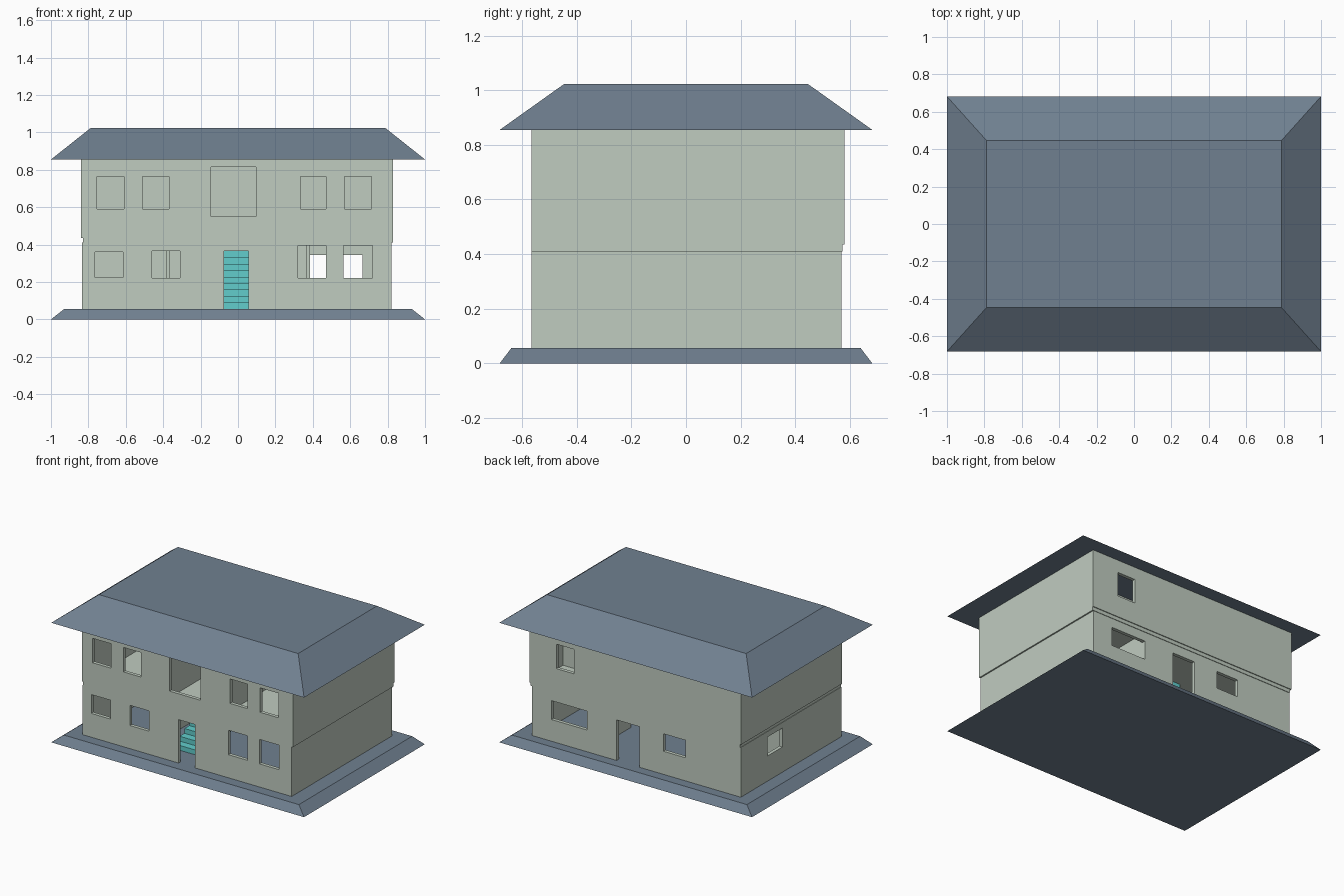
import bpy, bmesh
from mathutils import Vector

if "Cube" in bpy.data.objects:
    bpy.data.objects.remove(bpy.data.objects["Cube"])


def material(name, rgb):
    def lin(c):
        c /= 255
        return c / 12.92 if c <= 0.04045 else ((c + 0.055) / 1.055) ** 2.4
    m = bpy.data.materials.new(name)
    m.diffuse_color = [lin(c) for c in rgb] + [1]
    m.use_nodes = True
    m.node_tree.nodes["Principled BSDF"].inputs["Base Color"].default_value = m.diffuse_color
    return m


SLATE = material("slate_blue", (112, 128, 144))
WALL = material("pale_sage", (192, 204, 192))
TEAL = material("turquoise", (98, 205, 204))


def finish(name, bm, mat):
    bmesh.ops.recalc_face_normals(bm, faces=bm.faces)
    mesh = bpy.data.meshes.new(name)
    bm.to_mesh(mesh)
    bm.free()
    mesh.materials.append(mat)
    ob = bpy.data.objects.new(name, mesh)
    bpy.context.collection.objects.link(ob)
    return ob


def frustum(name, z0, z1, bottom, top, mat):
    bm = bmesh.new()
    bmesh.ops.create_cube(bm, size=2)
    for v in bm.verts:
        x, y = top if v.co.z > 0 else bottom
        v.co = (v.co.x * x, v.co.y * y, z1 if v.co.z > 0 else z0)
    return finish(name, bm, mat)


def panel(name, axis, pos, thick, u, v, holes=(), mat=WALL):
    """Flat slab at pos along axis, with rectangular holes (u0, u1, v0, v1)."""
    us = sorted({*u, *(c for h in holes for c in h[:2])})
    vs = sorted({*v, *(c for h in holes for c in h[2:])})
    bm = bmesh.new()

    def vert(a, b):
        co = [a, b]
        co.insert(axis, pos)
        return bm.verts.new(co)

    grid = [[vert(a, b) for b in vs] for a in us]
    for i in range(len(us) - 1):
        for j in range(len(vs) - 1):
            a, b = (us[i] + us[i + 1]) / 2, (vs[j] + vs[j + 1]) / 2
            if not any(h[0] < a < h[1] and h[2] < b < h[3] for h in holes):
                bm.faces.new((grid[i][j], grid[i + 1][j],
                              grid[i + 1][j + 1], grid[i][j + 1]))
    bmesh.ops.delete(bm, geom=[p for p in bm.verts if not p.link_faces], context='VERTS')
    ext = bmesh.ops.extrude_face_region(bm, geom=bm.faces[:], use_keep_orig=True)
    shift = Vector((0, 0, 0))
    shift[axis] = thick
    bmesh.ops.translate(bm, vec=shift,
                        verts=[g for g in ext["geom"] if isinstance(g, bmesh.types.BMVert)])
    return finish(name, bm, mat)


def storey(label, x, y, z, front, back, left):
    """Four outer walls with their openings."""
    t = 0.025
    panel(label + "_front_wall", 1, y[0], t, x, z, front)
    panel(label + "_back_wall", 1, y[1], -t, x, z, back)
    inner = (y[0] + t, y[1] - t)
    panel(label + "_left_wall", 0, x[0], t, inner, z, left)
    panel(label + "_right_wall", 0, x[1], -t, inner, z)


# Sloped plinth and hipped, flat-topped roof
frustum("plinth", 0, 0.055, (1, 0.682), (0.93, 0.64), SLATE)
frustum("roof", 0.855, 1.023, (1, 0.682), (0.788, 0.446), SLATE)

# Outer walls of both storeys
LOW, HIGH = (0.055, 0.41), (0.435, 0.855)
storey("lower", (-0.833, 0.82), (-0.565, 0.57), LOW,
       front=[(-0.765, -0.615, 0.225, 0.36), (-0.46, -0.31, 0.22, 0.365),
              (-0.075, 0.055, 0.055, 0.365), (0.32, 0.47, 0.22, 0.395),
              (0.565, 0.72, 0.22, 0.395)],
       back=[(0.385, 0.665, 0.21, 0.345), (-0.03, 0.15, 0.055, 0.345),
             (-0.395, -0.22, 0.22, 0.345)],
       left=[(0.10, 0.27, 0.235, 0.37)])
storey("upper", (-0.84, 0.83), (-0.565, 0.58), HIGH,
       front=[(-0.755, -0.61, 0.59, 0.765), (-0.51, -0.37, 0.59, 0.765),
              (-0.145, 0.097, 0.55, 0.815), (0.333, 0.47, 0.59, 0.765),
              (0.57, 0.715, 0.59, 0.765)],
       back=[(0.48, 0.62, 0.59, 0.765)],
       left=[])

# Floor between storeys with the stairwell opening
STAIR_X = (-0.22, 0.06)
panel("middle_floor", 2, 0.41, 0.025, (-0.83, 0.83), (-0.565, 0.574),
      [(*STAIR_X, -0.08, 0.2)])

# Inner partition walls: axis, position, extent, storey heights
for name, axis, pos, extent, z in (
        ("lower_hall_partition", 1, 0.05, (-0.808, -0.24), LOW),
        ("lower_side_partition", 0, -0.385, (-0.25, 0.05), LOW),
        ("lower_room_partition", 0, 0.365, (0.1, 0.545), LOW),
        ("upper_hall_partition", 1, 0.22, (-0.815, 0.805), HIGH),
        ("upper_left_partition", 0, -0.25, (-0.54, 0.22), HIGH),
        ("upper_right_partition", 0, 0.19, (-0.54, 0.22), HIGH)):
    panel(name, axis, pos, 0.02, extent, z)

# Staircase: a stepped profile swept across its width
steps, y0, y1 = 11, -0.40, 0.2
run, rise = (y1 - y0) / steps, (0.435 - 0.055) / steps
profile = [(y0, 0.055)]
for i in range(steps):
    top = 0.055 + rise * (i + 1)
    profile += [(y0 + run * i, top), (y0 + run * (i + 1), top)]
profile += [(y1, 0.38), (y0 + run, 0.055)]
bm = bmesh.new()
face = bm.faces.new([bm.verts.new((STAIR_X[0], y, z)) for y, z in profile])
ext = bmesh.ops.extrude_face_region(bm, geom=[face], use_keep_orig=True)
bmesh.ops.translate(bm, vec=(STAIR_X[1] - STAIR_X[0], 0, 0),
                    verts=[g for g in ext["geom"] if isinstance(g, bmesh.types.BMVert)])
finish("staircase", bm, TEAL)
